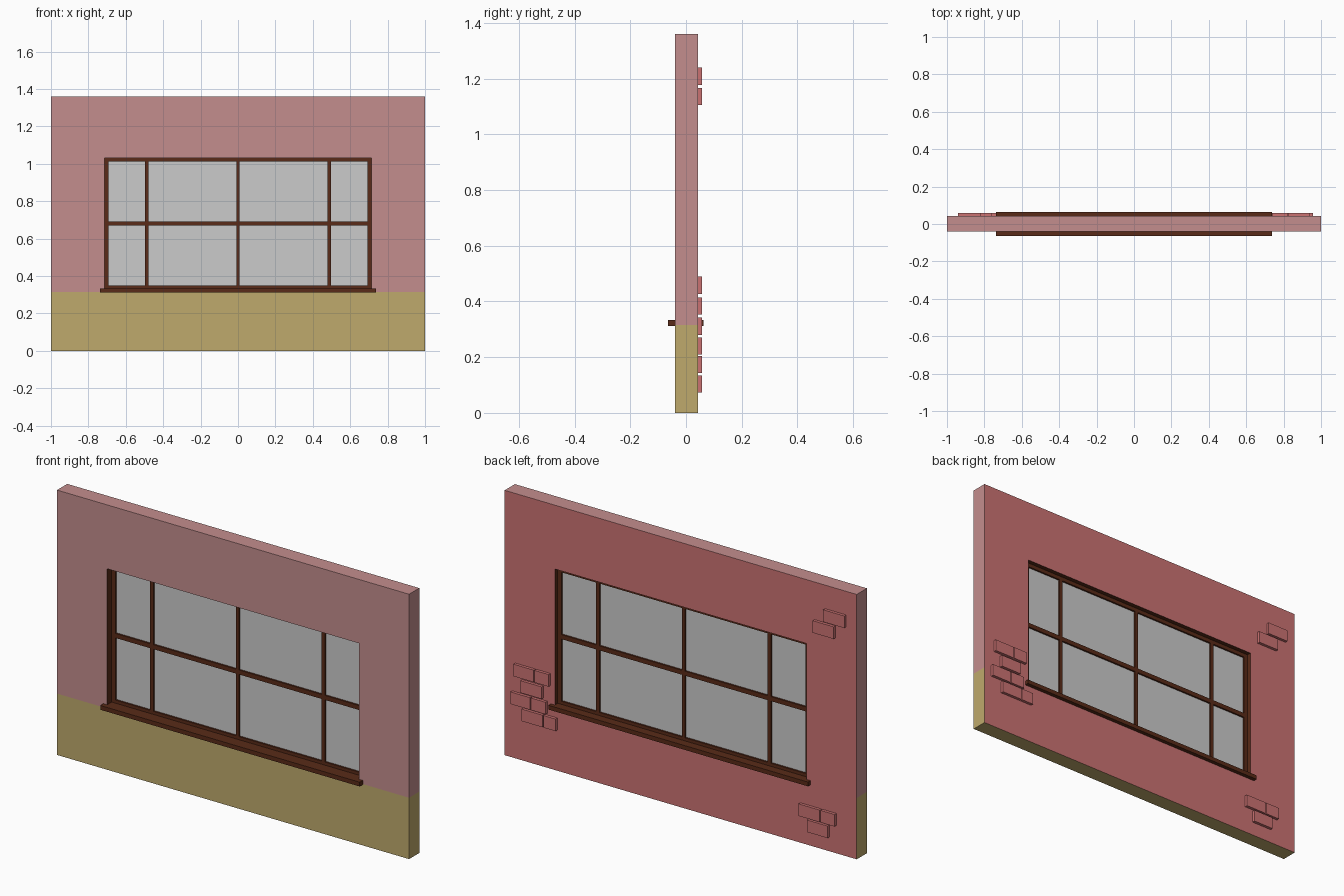
import bpy
import bmesh

if "Cube" in bpy.data.objects:
    bpy.data.objects.remove(bpy.data.objects["Cube"])


def material(name, r, g, b):
    m = bpy.data.materials.new(name)
    m.diffuse_color = (r, g, b, 1)
    m.use_nodes = True
    m.node_tree.nodes["Principled BSDF"].inputs["Base Color"].default_value = m.diffuse_color
    return m


plaster = material("pink_plaster", 0.55, 0.27, 0.27)
plinth = material("ochre_plinth", 0.52, 0.40, 0.15)
brick = material("red_brick", 0.60, 0.17, 0.17)
wood = material("brown_wood", 0.10, 0.024, 0.009)

Y0, Y1 = -0.04, 0.043            # wall front and back
OX, OZ0, OZ1 = 0.715, 0.333, 1.032   # window opening
PLINTH_Z = 0.315


def finish(name, bm, mats):
    bmesh.ops.recalc_face_normals(bm, faces=bm.faces[:])
    mesh = bpy.data.meshes.new(name)
    bm.to_mesh(mesh)
    bm.free()
    for m in mats:
        mesh.materials.append(m)
    ob = bpy.data.objects.new(name, mesh)
    bpy.context.collection.objects.link(ob)
    return ob


def panel(xs, zs, y0, y1, holes):
    """Solid slab on an x/z grid, with the listed (column, row) cells left open."""
    bm = bmesh.new()
    cells = {}
    grid = {(i, j): bm.verts.new((x, y0, z))
            for i, x in enumerate(xs) for j, z in enumerate(zs)}
    for i in range(len(xs) - 1):
        for j in range(len(zs) - 1):
            if (i, j) not in holes:
                bm.faces.new([grid[i, j], grid[i + 1, j],
                              grid[i + 1, j + 1], grid[i, j + 1]])
    ret = bmesh.ops.extrude_face_region(bm, geom=bm.faces[:], use_keep_orig=True)
    for v in ret["geom"]:
        if isinstance(v, bmesh.types.BMVert):
            v.co.y = y1
    return bm


def box(name, x0, x1, y0, y1, z0, z1, mat=None):
    return finish(name, panel((x0, x1), (z0, z1), y0, y1, ()), [mat] if mat else [])


# Wall: pink front, ochre plinth, brick-coloured back, wooden reveals
bm = panel((-1, -OX, OX, 1), (0, PLINTH_Z, OZ0, OZ1, 1.36), Y0, Y1, {(1, 2)})
bmesh.ops.recalc_face_normals(bm, faces=bm.faces[:])
for f in bm.faces:
    c = f.calc_center_median()
    if f.normal.y > 0.5:
        f.material_index = 2
    elif abs(f.normal.y) < 0.5 and abs(c.x) < OX + 0.01 and OZ0 - 0.01 < c.z < OZ1 + 0.01:
        f.material_index = 3
    elif c.z < PLINTH_Z:
        f.material_index = 1
finish("wall", bm, [plaster, plinth, brick, wood])

# Window frame with glazing bars, eight panes
xs = [-OX, -0.693]
for cx in (-0.487, 0, 0.487):
    xs += [cx - 0.009, cx + 0.009]
xs += [0.693, OX]
zs = [OZ0, 0.35, 0.669, 0.692, 1.012, OZ1]
panes = {(i, j) for i in (1, 3, 5, 7) for j in (1, 3)}
finish("window_frame", panel(xs, zs, -0.004, 0.02, panes), [wood])

# Glass and sill
box("glass", -0.70, 0.70, 0.005, 0.011, 0.34, 1.02)
box("sill", -0.737, 0.737, -0.065, 0.063, 0.312, 0.334, wood)

# Exposed bricks on the back: x start, x end, z bottom
bricks = [(-0.94, -0.82, 1.177), (-0.88, -0.76, 1.105),
          (0.825, 0.94, 0.427), (0.74, 0.82, 0.427),
          (0.78, 0.90, 0.353),
          (0.845, 0.957, 0.28), (0.757, 0.84, 0.28),
          (0.775, 0.893, 0.209), (0.70, 0.77, 0.209),
          (-0.80, -0.68, 0.143), (-0.885, -0.805, 0.143),
          (-0.845, -0.728, 0.073)]
for n, (x0, x1, z) in enumerate(bricks):
    box(f"brick_{n + 1}", x0, x1, Y1 - 0.005, 0.058, z, z + 0.062, brick)
